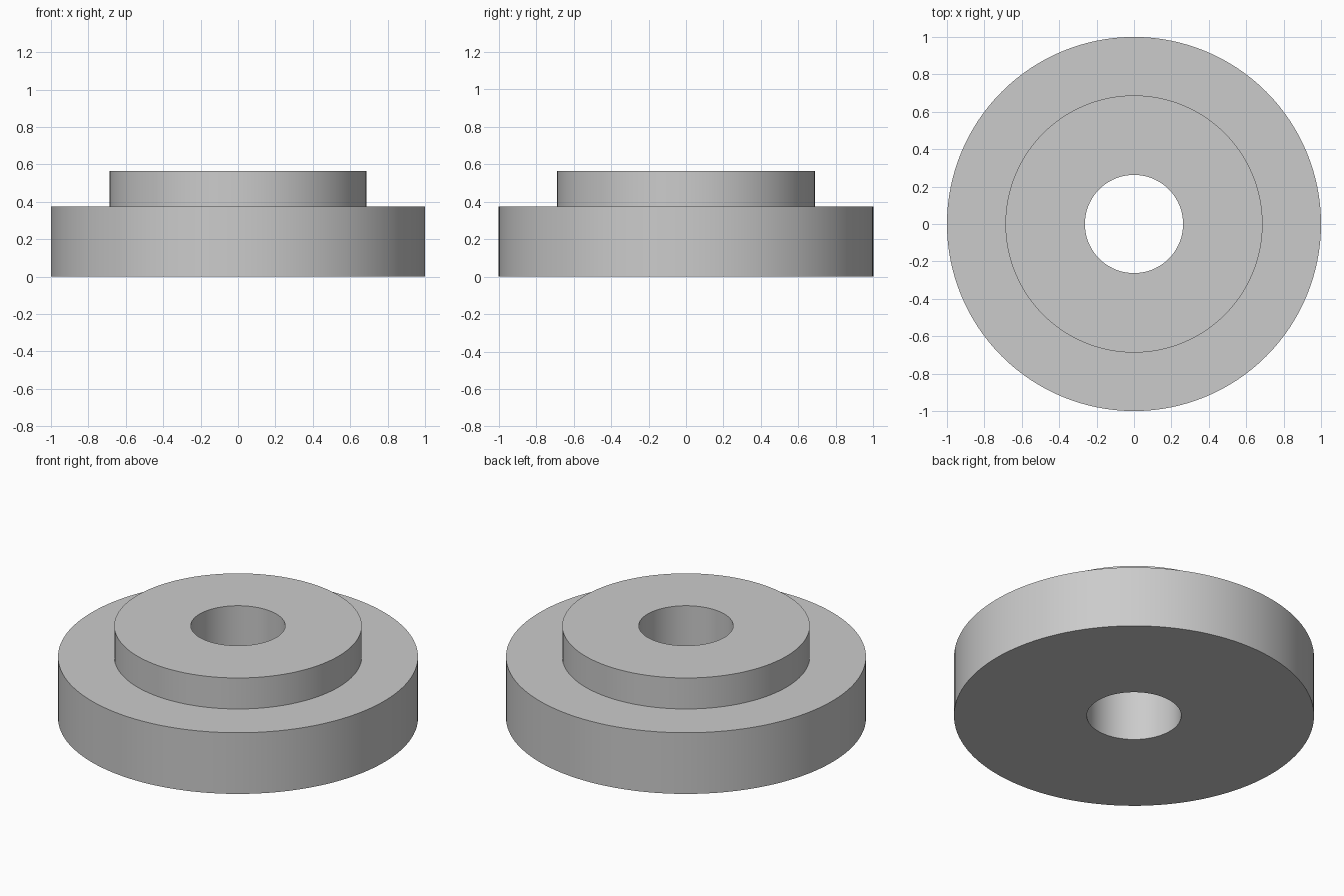
import bpy
import bmesh
from math import radians
from mathutils import Matrix, Vector

cube = bpy.data.objects.get("Cube")
if cube:
    bpy.data.objects.remove(cube, do_unlink=True)

# Plain grey material
GREY = (0.6, 0.6, 0.6, 1)
grey = bpy.data.materials.new("plain grey")
grey.use_nodes = True
grey.diffuse_color = GREY
grey.node_tree.nodes["Principled BSDF"].inputs["Base Color"].default_value = GREY

# Main dimensions
FLANGE_RADIUS, HUB_RADIUS, BORE_RADIUS = 1.0, 0.6875, 0.2625
FLANGE_HEIGHT, TOTAL_HEIGHT = 0.375, 0.565
SEGMENTS = 128

# Closed cross-section of the flange, raised hub and through bore
section = [
    (BORE_RADIUS, 0),
    (FLANGE_RADIUS, 0),
    (FLANGE_RADIUS, FLANGE_HEIGHT),
    (HUB_RADIUS, FLANGE_HEIGHT),
    (HUB_RADIUS, TOTAL_HEIGHT),
    (BORE_RADIUS, TOTAL_HEIGHT),
]

# Revolve the section around the vertical axis
bm = bmesh.new()
verts = [bm.verts.new((r, 0, z)) for r, z in section]
edges = [bm.edges.new((a, b)) for a, b in zip(verts, verts[1:] + verts[:1])]
bmesh.ops.spin(bm, geom=verts + edges, cent=(0, 0, 0), axis=(0, 0, 1),
               angle=radians(360), steps=SEGMENTS)
bmesh.ops.remove_doubles(bm, verts=bm.verts, dist=0.0001)
bmesh.ops.recalc_face_normals(bm, faces=bm.faces)
mesh = bpy.data.meshes.new("flanged_bushing")
bm.to_mesh(mesh)
bm.free()
mesh.materials.append(grey)

bushing = bpy.data.objects.new("flanged_bushing", mesh)
bpy.context.collection.objects.link(bushing)

# Smooth round walls with crisp rims
bpy.ops.object.select_all(action="DESELECT")
bushing.select_set(True)
bpy.context.view_layer.objects.active = bushing
bpy.ops.object.shade_smooth_by_angle(angle=radians(30))
